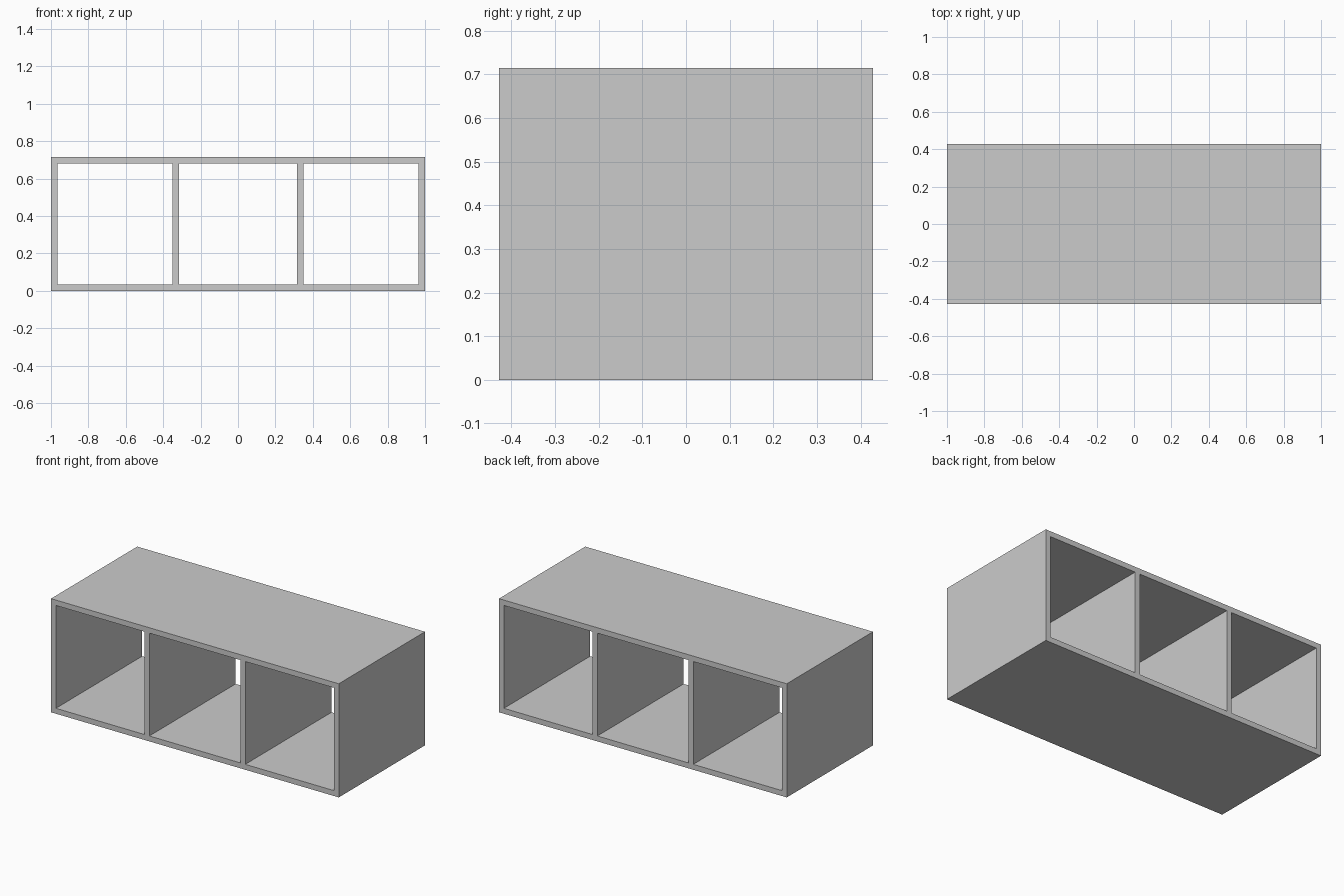
import bpy

if "Cube" in bpy.data.objects:
    bpy.data.objects.remove(bpy.data.objects["Cube"], do_unlink=True)

WIDTH, DEPTH, HEIGHT, BOARD = 2.0, 0.856, 0.714, 0.034

grey = bpy.data.materials.new("light_grey")
grey.use_nodes = True
colour = (0.6, 0.6, 0.6, 1)
grey.diffuse_color = colour
grey.node_tree.nodes["Principled BSDF"].inputs["Base Color"].default_value = colour


def cut_box(name, size, centre):
    bpy.ops.mesh.primitive_cube_add(size=1, location=centre)
    box = bpy.context.object
    box.name = name
    box.scale = size
    bpy.ops.object.transform_apply(location=False, rotation=False, scale=True)
    return box


# Solid shelf body, one continuous piece
body = cut_box("shelf_body", (WIDTH, DEPTH, HEIGHT), (0, 0, HEIGHT / 2))
body.data.materials.append(grey)

# Three open bays, with dividers centred at the thirds of the width
divider = WIDTH / 6
edges = [-WIDTH / 2 + BOARD, -divider - BOARD / 2, -divider + BOARD / 2,
         divider - BOARD / 2, divider + BOARD / 2, WIDTH / 2 - BOARD]
for name, left, right in zip(("right", "middle", "left"), edges[::2], edges[1::2]):
    cutter = cut_box(name + "_bay_cutter",
                     (right - left, DEPTH * 2, HEIGHT - 2 * BOARD),
                     ((left + right) / 2, 0, HEIGHT / 2))
    cutter.hide_render = True
    cutter.display_type = 'WIRE'
    cut = body.modifiers.new(name + "_bay", 'BOOLEAN')
    cut.operation = 'DIFFERENCE'
    cut.solver = 'EXACT'
    cut.object = cutter
    cutter.hide_set(True)
